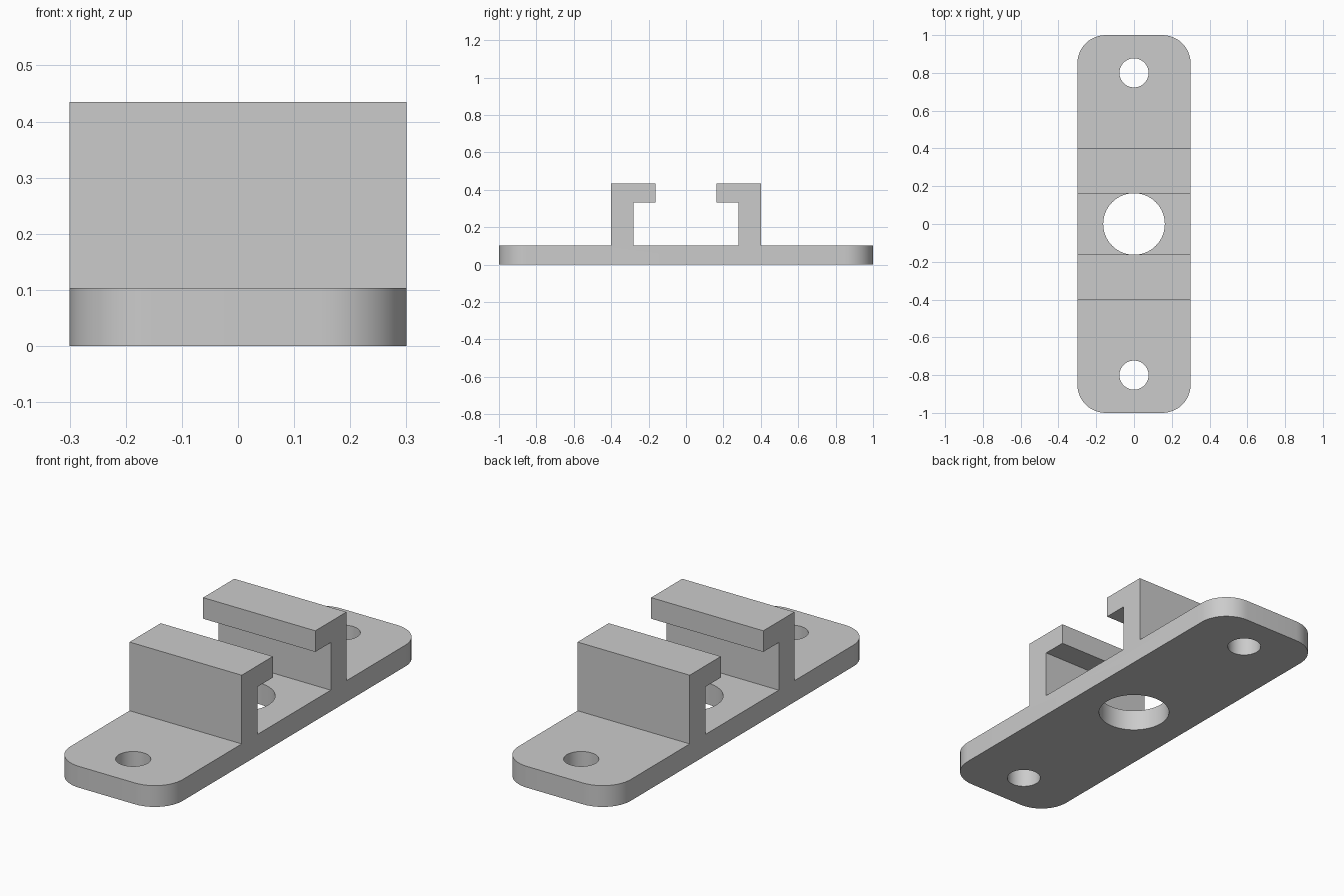
import bpy
import bmesh
import math

if "Cube" in bpy.data.objects:
    bpy.data.objects.remove(bpy.data.objects["Cube"], do_unlink=True)

HALF_WIDTH = 0.3
HALF_LENGTH = 1.0
PLATE_TOP = 0.103
LIP_BOTTOM = 0.333
RAIL_TOP = 0.435
CORNER_RADIUS = 0.15

# Single grey material
grey = bpy.data.materials.new("plain grey")
grey.use_nodes = True
colour = (0.6, 0.6, 0.6, 1.0)
grey.diffuse_color = colour
grey.node_tree.nodes["Principled BSDF"].inputs["Base Color"].default_value = colour


def add_object(name, bm):
    mesh = bpy.data.meshes.new(name)
    bmesh.ops.recalc_face_normals(bm, faces=bm.faces)
    bm.to_mesh(mesh)
    bm.free()
    mesh.materials.append(grey)
    obj = bpy.data.objects.new(name, mesh)
    bpy.context.collection.objects.link(obj)
    return obj


# Bracket body: side profile of plate and two hooked rails, mirrored in y
half = [(HALF_LENGTH, 0), (HALF_LENGTH, PLATE_TOP), (0.4, PLATE_TOP),
        (0.4, RAIL_TOP), (0.162, RAIL_TOP), (0.162, LIP_BOTTOM),
        (0.28, LIP_BOTTOM), (0.28, PLATE_TOP)]
profile = half + [(-y, z) for y, z in reversed(half)]
bm = bmesh.new()
side = bm.faces.new([bm.verts.new((-HALF_WIDTH, y, z)) for y, z in profile])
extruded = bmesh.ops.extrude_face_region(bm, geom=[side])["geom"]
moved = [v for v in extruded if isinstance(v, bmesh.types.BMVert)]
bmesh.ops.translate(bm, verts=moved, vec=(2 * HALF_WIDTH, 0, 0))

# Rounded plate corners
corners = [e for e in bm.edges
           if all(abs(v.co.y) > 0.99 for v in e.verts)
           and abs(e.verts[0].co.z - e.verts[1].co.z) > 0.05]
bmesh.ops.bevel(bm, geom=corners, offset=CORNER_RADIUS, segments=12,
                profile=0.5, affect='EDGES')
body = add_object("rail_bracket", bm)

# Holes: one large in the middle and a screw hole at each end
bm = bmesh.new()
for y, radius in ((-0.8, 0.077), (0, 0.163), (0.8, 0.077)):
    hole = bmesh.ops.create_cone(bm, cap_ends=True, segments=64, radius1=radius,
                                 radius2=radius, depth=0.4)
    bmesh.ops.translate(bm, verts=hole["verts"], vec=(0, y, 0))
cutter = add_object("hole_cutter", bm)
cutter.hide_render = True

cut = body.modifiers.new("holes", 'BOOLEAN')
cut.operation = 'DIFFERENCE'
cut.solver = 'EXACT'
cut.object = cutter

bpy.ops.object.select_all(action='DESELECT')
bpy.context.view_layer.objects.active = body
body.select_set(True)
bpy.ops.object.modifier_apply(modifier=cut.name)
bpy.data.objects.remove(cutter, do_unlink=True)
bpy.ops.object.shade_smooth_by_angle(angle=math.radians(30))
